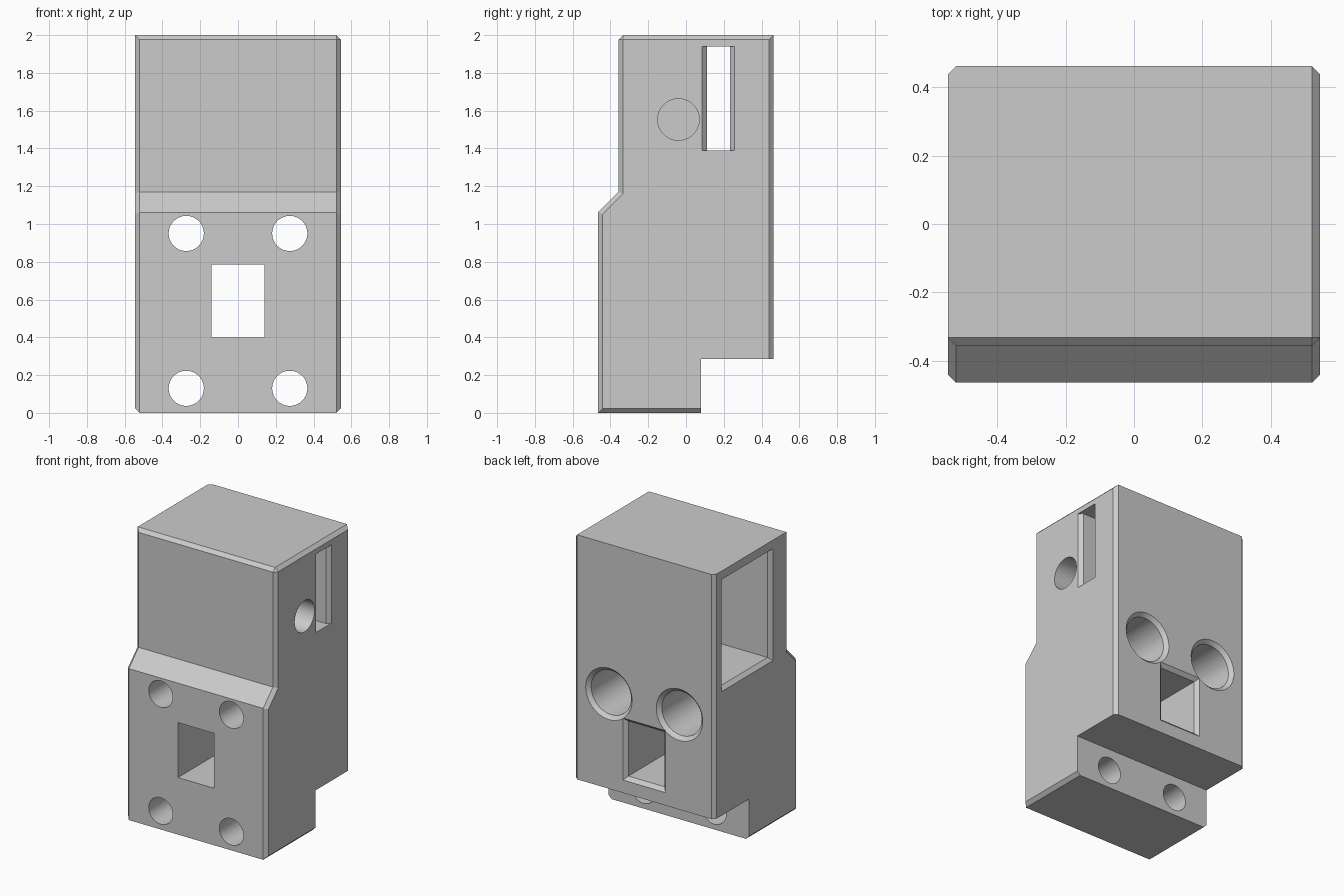
import bpy, bmesh
from mathutils import Matrix, Vector

cube = bpy.data.objects.get("Cube")
if cube:
    bpy.data.objects.remove(cube, do_unlink=True)

grey = bpy.data.materials.new("light grey")
grey.use_nodes = True
colour = (0.6, 0.6, 0.6, 1)
grey.diffuse_color = colour
grey.node_tree.nodes["Principled BSDF"].inputs["Base Color"].default_value = colour

W, C = 0.545, 0.024      # half width, chamfer size
FRONT, BACK = -0.465, 0.463


def finish(bm, name):
    bmesh.ops.recalc_face_normals(bm, faces=bm.faces)
    mesh = bpy.data.meshes.new(name)
    bm.to_mesh(mesh)
    bm.free()
    obj = bpy.data.objects.new(name, mesh)
    bpy.context.collection.objects.link(obj)
    mesh.materials.append(grey)
    return obj


# Body: side profile extruded across the width
profile = [(FRONT, 0), (0.08, 0), (0.08, 0.285), (BACK, 0.285),
           (BACK, 2), (-0.357, 2), (-0.357, 1.17), (FRONT, 1.062)]
bm = bmesh.new()
side = bm.faces.new([bm.verts.new((-W, y, z)) for y, z in profile])
ext = bmesh.ops.extrude_face_region(bm, geom=[side])
bmesh.ops.translate(bm, vec=(2 * W, 0, 0),
                    verts=[v for v in ext["geom"] if isinstance(v, bmesh.types.BMVert)])
bmesh.ops.recalc_face_normals(bm, faces=bm.faces)


def chamfered(e):
    mid = (e.verts[0].co + e.verts[1].co) / 2
    along_x = abs(e.verts[0].co.x - e.verts[1].co.x) > 0.1
    if along_x:
        return mid.z > 1.9 and mid.y < 0                 # front top edge
    if mid.z > 1.99:
        return mid.x > 0                                 # left top edge
    upright = abs(e.verts[0].co.z - e.verts[1].co.z) > 0.05
    return mid.z < 0.01 or (upright and (mid.y < -0.3 or mid.y > 0.4))


bmesh.ops.bevel(bm, geom=[e for e in bm.edges if chamfered(e)], offset=C,
                offset_type='OFFSET', segments=1, affect='EDGES', clamp_overlap=True)
body = finish(bm, "block_body")


def cut(obj):
    obj.hide_render = True
    mod = body.modifiers.new(obj.name, 'BOOLEAN')
    mod.operation, mod.solver, mod.object = 'DIFFERENCE', 'EXACT', obj
    bpy.context.view_layer.objects.active = body
    bpy.ops.object.modifier_apply(modifier=mod.name)
    bpy.data.objects.remove(obj, do_unlink=True)


def loft(name, rings):
    """Solid through successive rings of points."""
    bm = bmesh.new()
    loops = [[bm.verts.new(p) for p in ring] for ring in rings]
    n = len(loops[0])
    for a, b in zip(loops, loops[1:]):
        for i in range(n):
            j = (i + 1) % n
            bm.faces.new((a[i], a[j], b[j], b[i]))
    bm.faces.new(loops[0])
    bm.faces.new(loops[-1])
    return finish(bm, name)


def rect(axis, at, u, v, grow_u=0, grow_v=0):
    """Rectangle across x or y; u is the sideways range and v the height range."""
    u0, u1, v0, v1 = u[0] - grow_u, u[1] + grow_u, v[0] - grow_v, v[1] + grow_v
    pts = [(u0, v0), (u1, v0), (u1, v1), (u0, v1)]
    return [(at, a, b) if axis == 'x' else (a, at, b) for a, b in pts]


def bore(name, axis, start, end, a, z, r0, r1=None):
    """Round hole, optionally tapered, along x or y."""
    bm = bmesh.new()
    bmesh.ops.create_cone(bm, cap_ends=True, segments=64, radius1=r0,
                          radius2=r0 if r1 is None else r1, depth=end - start)
    mid = (start + end) / 2
    turn = Matrix.Rotation(1.5707963, 4, 'Y') if axis == 'x' else Matrix.Rotation(-1.5707963, 4, 'X')
    place = Vector((mid, a, z)) if axis == 'x' else Vector((a, mid, z))
    bm.transform(Matrix.Translation(place) @ turn)
    cut(finish(bm, name))


F = 0.025   # flare at the mouths
# Central rectangular passage, flared at the back
u, v = (-0.14, 0.14), (0.4, 0.785)
cut(loft("passage", [rect('y', -0.6, u, v), rect('y', BACK - F, u, v),
                     rect('y', BACK + F, u, v, 2 * F, 2 * F)]))

# Screw holes and countersunk rear bores
for x in (-0.274, 0.274):
    for z in (0.13, 0.95):
        bore("screw_hole", 'y', -0.6, 0.3, x, z, 0.093)
    bore("rear_bore", 'y', -0.2, 0.6, x, 0.95, 0.155)
    bore("rear_countersink", 'y', BACK - F, BACK + F, x, 0.95, 0.155, 0.155 + 2 * F)

# Side pocket, flared at its mouth
u, v = (-0.16, 0.36), (1.18, 1.94)
cut(loft("pocket", [rect('x', 0.2, u, v), rect('x', -W + F, u, v),
                    rect('x', -W - F, u, v, 2 * F, 0)]))
v = (1.155, 1.2)
cut(loft("pocket_sill", [[(-W + F, -0.16, 1.18), (-W + F, 0.36, 1.18), (-W + F, 0.36, 1.3), (-W + F, -0.16, 1.3)],
                         [(-W - F, -0.21, 1.13), (-W - F, 0.41, 1.13), (-W - F, 0.41, 1.3), (-W - F, -0.21, 1.3)]]))

# Narrow slot from the other side into the pocket
u, v = (0.11, 0.233), (1.39, 1.94)
cut(loft("slot", [rect('x', 0.1, u, v), rect('x', W - F, u, v),
                  rect('x', W + F, u, v, 2 * F, 0)]))

# Blind round socket beside the slot
bore("side_socket", 'x', 0.24, 0.7, -0.04, 1.553, 0.11)

bpy.context.view_layer.objects.active = body
body.select_set(True)
bpy.ops.object.shade_smooth_by_angle(angle=0.5)
